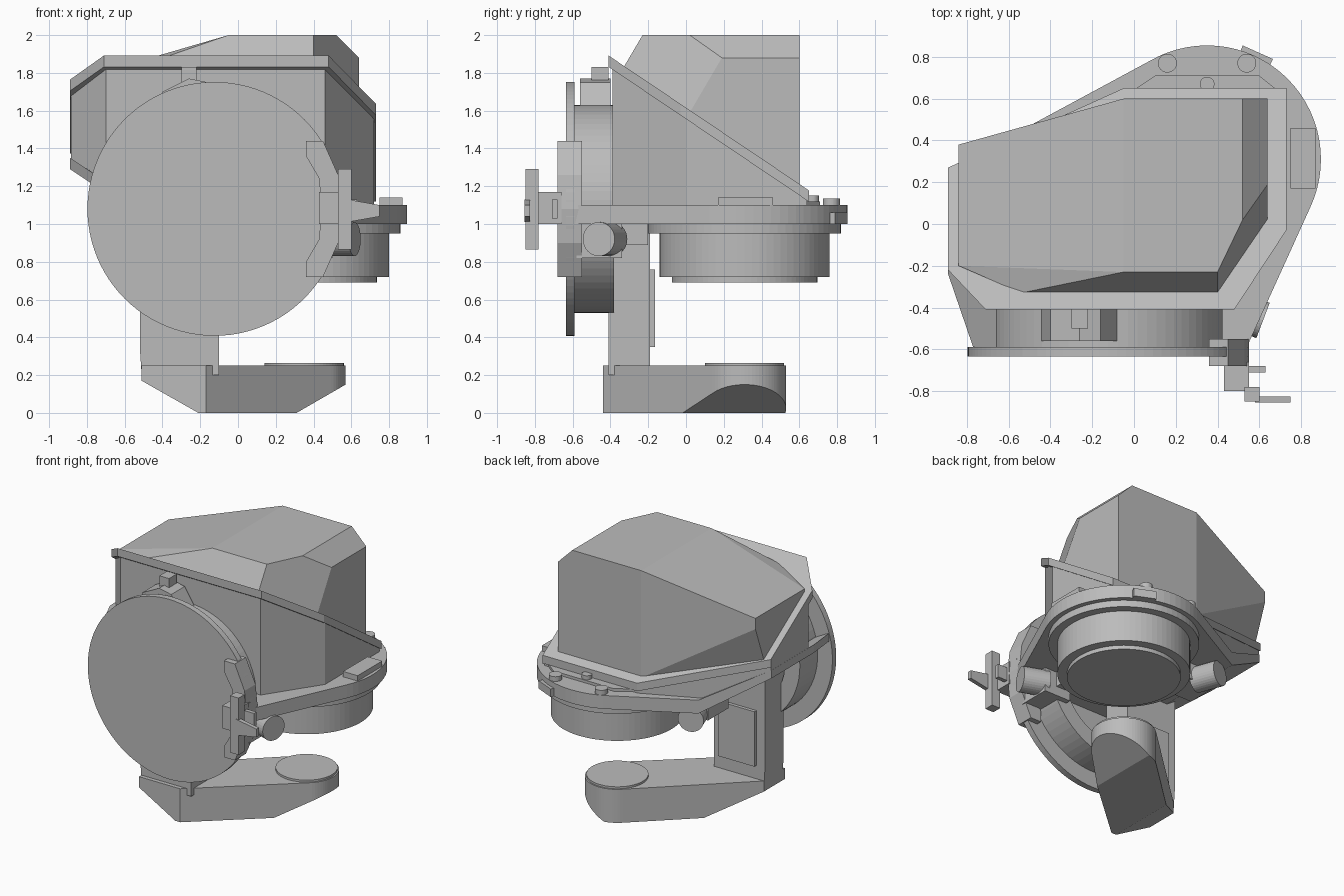
import bpy, bmesh, math
from mathutils import Vector

cube = bpy.data.objects.get("Cube")
if cube:
    bpy.data.objects.remove(cube, do_unlink=True)

grey = bpy.data.materials.new("plain grey")
grey.use_nodes = True
colour = (0.5, 0.5, 0.5, 1)
grey.diffuse_color = colour
grey.node_tree.nodes["Principled BSDF"].inputs["Base Color"].default_value = colour
parts = []


def finish(name, bm):
    bmesh.ops.recalc_face_normals(bm, faces=bm.faces[:])
    mesh = bpy.data.meshes.new(name)
    bm.to_mesh(mesh)
    bm.free()
    mesh.materials.append(grey)
    ob = bpy.data.objects.new(name, mesh)
    bpy.context.collection.objects.link(ob)
    parts.append(ob)
    return ob


def clip(bm, point, normal):
    """Remove everything on the normal side of a plane and cap the cut."""
    cut = bmesh.ops.bisect_plane(bm, geom=bm.verts[:] + bm.edges[:] + bm.faces[:],
                                 plane_co=point, plane_no=normal, clear_outer=True)
    edges = [g for g in cut["geom_cut"] if isinstance(g, bmesh.types.BMEdge)]
    if edges:
        bmesh.ops.contextual_create(bm, geom=edges)


def prism(name, outline, low, high, axis="z", clips=()):
    """Extrude an outline along z, or an x-z outline along y."""
    bm = bmesh.new()
    place = (lambda p, h: (p[0], p[1], h)) if axis == "z" else (lambda p, h: (p[0], h, p[1]))
    face = bm.faces.new([bm.verts.new(place(p, low)) for p in outline])
    top = bmesh.ops.extrude_face_region(bm, geom=[face])["geom"]
    shift = Vector(place((0, 0), high - low))
    bmesh.ops.translate(bm, vec=shift, verts=[v for v in top if isinstance(v, bmesh.types.BMVert)])
    for point, normal in clips:
        clip(bm, point, normal)
    return finish(name, bm)


def box(name, x, y, z):
    return prism(name, [(x[0], y[0]), (x[1], y[0]), (x[1], y[1]), (x[0], y[1])], *z)


def lathe(name, profile, centre, direction=(0, 0, 1), steps=72):
    """Turn a (radius, height) profile around an axis."""
    bm = bmesh.new()
    verts = [bm.verts.new((r, 0, h)) for r, h in profile]
    edges = [bm.edges.new(pair) for pair in zip(verts, verts[1:])]
    bmesh.ops.spin(bm, geom=verts + edges, axis=(0, 0, 1), cent=(0, 0, 0),
                   angle=math.tau, steps=steps)
    bmesh.ops.remove_doubles(bm, verts=bm.verts[:], dist=0.0005)
    turn = Vector(direction).to_track_quat("Z", "Y").to_matrix()
    bmesh.ops.rotate(bm, matrix=turn, verts=bm.verts[:], cent=(0, 0, 0))
    bmesh.ops.translate(bm, vec=centre, verts=bm.verts[:])
    return finish(name, bm)


def rod(name, centre, radius, length, direction=(0, 0, 1), steps=32):
    profile = [(0, 0), (radius, 0), (radius, length), (0, length)]
    return lathe(name, profile, centre, direction, steps)


def circle(x, y, r, n=72):
    return [(x + r * math.cos(math.tau * i / n), y + r * math.sin(math.tau * i / n))
            for i in range(n)]


def hull_outline(points):
    """Convex outline around a set of 2D points."""
    def half(pts):
        out = []
        for p in pts:
            while len(out) > 1 and ((out[-1][0] - out[-2][0]) * (p[1] - out[-2][1])
                                    - (out[-1][1] - out[-2][1]) * (p[0] - out[-2][0])) <= 0:
                out.pop()
            out.append(p)
        return out[:-1]
    pts = sorted(set(points))
    return half(pts) + half(pts[::-1])


# Sloping rim and the wall under it
SLOPE = Vector((0, 0.673, 1))
RIM_TOP = Vector((0, -0.4, 1.885))
RIM_LOW = RIM_TOP - Vector((0, 0, 0.06))
UNDER = ((-0.45, 0, 1.0), (-0.66, 0, -1))
prism("sloping_rim", [(-.89, .27), (-.89, -.22), (-.71, -.41), (.48, -.41), (.73, -.03),
                      (.73, .65), (-.05, .65)], 0.5, 3,
      clips=[(RIM_TOP, SLOPE), (RIM_LOW, -SLOPE)])
prism("body_wall", [(-.885, .26), (-.885, -.18), (-.7, -.39), (.46, -.39), (.72, .0),
                    (.72, .64), (-.05, .64)], 1.0, 3,
      clips=[(RIM_LOW, SLOPE), UNDER])

# Faceted hood
bm = bmesh.new()
for p in [(-.05, -.23, 2), (.4, -.23, 2), (.52, .02, 2), (.52, .6, 2), (-.05, .6, 2),
          (.64, .19, 1.88), (.64, .6, 1.88), (-.84, .38, 1.77), (-.84, -.2, 1.77),
          (-.54, -.33, 1.83), (.4, -.33, 1.83), (.64, .02, 1.59), (.64, .6, 1.2),
          (-.05, .6, 1.2), (-.84, .38, 1.69), (-.84, .28, 1.42), (-.84, -.2, 1.72)]:
    bm.verts.new(p)
bmesh.ops.convex_hull(bm, input=bm.verts[:])
bmesh.ops.dissolve_limit(bm, angle_limit=math.radians(2), verts=bm.verts[:], edges=bm.edges[:])
finish("hood", bm)

# Floor plate, bent upwards on one side
LENS = (0.35, 0.31)
plate = prism("floor_plate", hull_outline(circle(*LENS, .545) + [
    (-.89, .26), (-.89, -.24), (-.77, -.59), (.54, -.59)]), 1.0, 1.1)
bm = bmesh.new()
bm.from_mesh(plate.data)
bmesh.ops.bisect_plane(bm, geom=bm.verts[:] + bm.edges[:] + bm.faces[:],
                       plane_co=UNDER[0], plane_no=(1, 0, 0))
for v in bm.verts:
    if v.co.x < -0.45:
        thin = 0.04 if v.co.z > 1.05 else 0
        v.co.z += (-0.45 - v.co.x) * 0.66 - thin
bm.to_mesh(plate.data)
bm.free()

# Lens barrel with stepped flanges
lathe("lens_barrel", [(0, .69), (.385, .69), (.385, .72), (.45, .72), (.45, .95),
                      (.51, .95), (.51, 1.0), (.54, 1.0), (.54, 1.05), (0, 1.05)], (*LENS, 0))
for i, x in enumerate((.16, .54)):
    rod("flange_bolt_%d" % i, (x, .77, 1.09), .045, .045)
prism("back_ledge", [(-.02, .63), (.1, .71), (.6, .71), (.7, .63)], 1.09, 1.12)
rod("back_catch", (.35, .67, 1.1), .035, .05)
box("side_tab", (.75, .87), (.17, .46), (1.08, 1.14))
prism("rear_tab", [(.5, .8), (.64, .74), (.665, .79), (.52, .855)], 1.0, 1.06)

# Large front disc and the ring behind it
FACE = (-0.125, 0, 1.08)
lathe("front_disc", [(0, .59), (.672, .59), (.672, .635), (0, .635)], FACE, (0, -1, 0), 96)
lathe("disc_ring", [(.43, .38), (.55, .38), (.55, .6), (.43, .6), (.43, .38)], FACE, (0, -1, 0))
prism("ring_rib", [(-.45, 1.5), (.0, 1.5), (-.16, 1.75), (-.26, 1.77), (-.4, 1.7)],
      -.56, -.4, "y")
box("top_catch", (-.3, -.22), (-.5, -.41), (1.72, 1.83))

# Clip on the disc edge and its cross handle
prism("disc_clip", [(.36, 1.44), (.45, 1.44), (.53, 1.26), (.55, 1.08), (.53, .9), (.45, .72),
                    (.36, .72), (.36, .8), (.43, .92), (.44, 1.08), (.43, 1.24), (.36, 1.36)],
      -.68, -.55, "y")
box("handle_stem", (.43, .55), (-.8, -.66), (1.0, 1.17))
box("handle_step", (.5, .63), (-.71, -.68), (1.03, 1.13))
box("handle_bar", (.53, .6), (-.85, -.78), (.865, 1.29))
prism("handle_lever", [(.58, 1.01), (.75, 1.04), (.75, 1.1), (.58, 1.13)], -.855, -.825, "y")

# Clamp knobs under the plate
box("knob_block", (.28, .5), (-.58, -.34), (.82, 1.01))
box("knob_block_inner", (.1, .4), (-.34, -.2), (.89, 1.01))
rod("front_knob", (.44, -.395, .92), .09, .19, (.93, -.35, 0))
box("rear_knob_block", (-.42, -.2), (.1, .34), (.88, 1.02))
rod("rear_knob", (-.3, .29, .92), .09, .19, (-.35, .93, 0))

# Pillar and foot arm
prism("pillar", [(-.52, 1.1), (-.52, .35), (-.51, .2), (-.1, .2), (-.1, 1.1)], -.41, -.19, "y")
box("pillar_panel", (-.45, -.15), (-.2, -.165), (.35, .76))
prism("foot_arm", hull_outline(circle(*LENS, .22) + [(-.51, -.44), (-.17, -.44), (-.51, -.19)]),
      0, .25, clips=[((-.21, 0, 0), (-.17, 0, -.3)), ((.31, 0, 0), (.15, 0, -.26))])
rod("foot_pad", (*LENS, .24), .21, .025, steps=64)

# Smooth the round parts and keep hard edges
for ob in bpy.context.view_layer.objects:
    ob.select_set(ob in parts)
bpy.context.view_layer.objects.active = parts[0]
bpy.ops.object.shade_smooth_by_angle(angle=math.radians(30))
